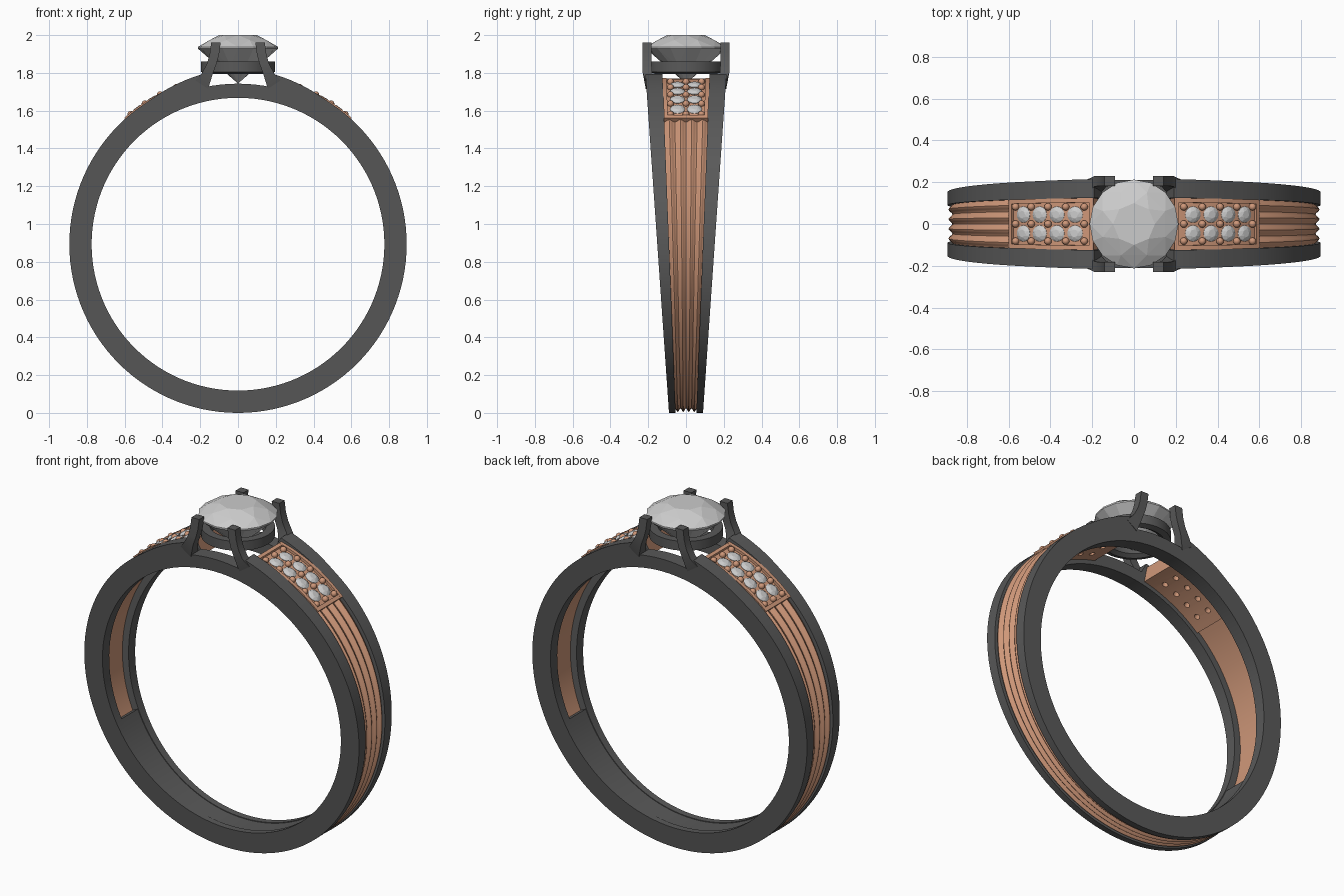
import bpy, bmesh, math
from mathutils import Matrix, Vector

if "Cube" in bpy.data.objects:
    bpy.data.objects.remove(bpy.data.objects["Cube"])

C = 0.893                                   # ring centre height
y_out = lambda z: 0.09 + 0.0695 * z         # outer rail face, widening upward
y_in = lambda z: 0.055 + 0.039 * z          # inner rail face


def material(name, rgb):
    m = bpy.data.materials.new(name)
    m.diffuse_color = (*rgb, 1)
    m.use_nodes = True
    m.node_tree.nodes["Principled BSDF"].inputs["Base Color"].default_value = m.diffuse_color
    return m


DARK = material("dark_metal", (0.10, 0.10, 0.10))
ROSE = material("rose_gold", (0.62, 0.31, 0.19))
GEM = material("clear_stone", (0.6, 0.6, 0.6))


def finish(name, bm, mat, mirror="", smooth=True):
    bmesh.ops.recalc_face_normals(bm, faces=bm.faces)
    me = bpy.data.meshes.new(name)
    bm.to_mesh(me)
    bm.free()
    ob = bpy.data.objects.new(name, me)
    bpy.context.collection.objects.link(ob)
    me.materials.append(mat)
    if smooth:
        bpy.ops.object.select_all(action='DESELECT')
        ob.select_set(True)
        bpy.context.view_layer.objects.active = ob
        bpy.ops.object.shade_smooth_by_angle(angle=math.radians(30))
    if mirror:
        add_mirror(ob, mirror)
    return ob


def add_mirror(ob, axes):
    mod = ob.modifiers.new("mirror", 'MIRROR')
    mod.use_axis = ('X' in axes, 'Y' in axes, False)
    mod.use_mirror_merge = False


def tube(bm, rings, closed=False):
    """Skin a row of closed sections; cap the ends unless closed."""
    vs = [[bm.verts.new(p) for p in r] for r in rings]
    n = len(vs[0])
    for i in range(len(vs) - (not closed)):
        a, b = vs[i], vs[(i + 1) % len(vs)]
        for j in range(n):
            k = (j + 1) % n
            bm.faces.new((a[j], a[k], b[k], b[j]))
    if not closed:
        bm.faces.new(vs[0])
        bm.faces.new(vs[-1])


def arc(bm, angles, section, closed=False):
    """Sweep a section of (radius, y-function of z) round the ring; 0 deg = top."""
    rings = []
    for d in angles:
        a, ring = math.radians(d), []
        for r, fy in section(d):
            z = C + r * math.cos(a)
            ring.append((r * math.sin(a), fy(z), z))
        rings.append(ring)
    tube(bm, rings, closed)


def span(a, b, n):
    return [a + (b - a) * i / n for i in range(n + 1)]


def scaled(t, extra=0.0):
    return lambda z: t * (y_in(z) + extra)


def box_section(r0, r1, f0, f1):
    return lambda d: [(r0, f0), (r1, f0), (r1, f1), (r0, f1)]


# Two side rails, lowered under the stone and flared up to the prongs
def rail_section(d):
    d = min(d, 360 - d)
    r = 0.85 if d < 11 else max(0.893, 0.92 - 0.027 * (d - 12) / 20)
    return [(0.775, y_in), (r, y_in), (r, y_out), (0.775, y_out)]


half = [3, 6, 9, 10.5] + span(12, 177, 55)
bm = bmesh.new()
arc(bm, [0] + half + [180] + [360 - d for d in reversed(half)], rail_section, True)
finish("side_rails", bm, DARK, "Y")

# Inner plate joining the rails at the bottom
bm = bmesh.new()
arc(bm, span(115, 245, 48), box_section(0.779, 0.84, scaled(-1, .004), scaled(1, .004)))
finish("inner_plate", bm, DARK)


# Ridged rose band
def band_section(d):
    top = [(0.879 - 0.009 * math.cos(4 * math.pi * (t + 1)), scaled(t, .003))
           for t in span(-1, 1, 32)]
    return [(0.815, scaled(-1, .003))] + top + [(0.815, scaled(1, .003))]


bm = bmesh.new()
arc(bm, span(41.7, 318.3, 100), band_section)
finish("ridged_band", bm, ROSE)

# Pave panels: body with drilled holes, raised frame
A0, A1 = 12.5, 42
bm = bmesh.new()
arc(bm, span(A0, A1, 12), box_section(0.80, 0.886, scaled(-1), scaled(1)))
panel = finish("pave_panel", bm, ROSE)

bm = bmesh.new()
for s in (-1, 1):
    arc(bm, span(A0, A1, 12), box_section(0.87, 0.90, scaled(s), scaled(s * 0.83)))
for a, b in ((A0, A0 + 1.4), (A1 - 1.4, A1)):
    arc(bm, [a, b], box_section(0.87, 0.8995, scaled(-.99), scaled(.99)))
finish("pave_frame", bm, ROSE, "X")


def seat(d, r, y):
    """Matrix standing outward on the ring at angle d."""
    a = math.radians(d)
    return (Matrix.Translation((r * math.sin(a), y, C + r * math.cos(a)))
            @ Matrix.Rotation(a, 4, 'Y'))


def gem(bm, m, s):
    """Round brilliant: hull of table, crown, girdle and culet, radius s."""
    pts = [(0, 0, -0.87 * s)]
    for n, r, z, off in ((8, 0.47, 0.335, 0), (8, 0.76, 0.21, 0.5),
                         (16, 1, 0.04, 0), (16, 1, 0, 0), (8, 0.5, -0.44, 0.5)):
        for i in range(n):
            a = 2 * math.pi * (i + off) / n
            pts.append((r * s * math.cos(a), r * s * math.sin(a), z * s))
    bmesh.ops.convex_hull(bm, input=[bm.verts.new(m @ Vector(p)) for p in pts])


# Small stones, their drill holes and the holding beads
stones, holes, beads = bmesh.new(), bmesh.new(), bmesh.new()
pitch = 6.0
for i in range(4):
    for y in (-0.045, 0.045):
        d = 18.5 + pitch * i
        gem(stones, seat(d, 0.889, y), 0.039)
        bmesh.ops.create_cone(holes, cap_ends=True, segments=16, radius1=0.016,
                              radius2=0.016, depth=0.14, matrix=seat(d, 0.845, y))
for i in range(5):
    for y in (-0.082, 0, 0.082):
        bmesh.ops.create_uvsphere(beads, u_segments=12, v_segments=8, radius=0.018,
                                  matrix=seat(15.5 + pitch * i, 0.892, y))
finish("pave_stones", stones, GEM, "X", smooth=False)
finish("pave_beads", beads, ROSE, "X")
cutter = finish("hole_cutter", holes, ROSE, smooth=False)
cutter.hide_render = True
cutter.hide_set(True)
cut = panel.modifiers.new("holes", 'BOOLEAN')
cut.operation, cut.object, cut.solver = 'DIFFERENCE', cutter, 'EXACT'
add_mirror(panel, "X")

# Four prongs rising from the rails
bm = bmesh.new()
rings = []
for (xo, zo), (xi, zi), y0, y1 in (
        ((.142, 1.96), (.092, 1.96), .182, .23),
        ((.150, 1.90), (.100, 1.90), .182, .23),
        ((.164, 1.85), (.113, 1.85), .182, .23),
        ((.190, 1.80), (.132, 1.80), .180, .229),
        ((.225, 1.76), (.158, 1.715), .150, .213)):
    rings.append([(xo, y0, zo), (xi, y0, zi), (xi, y1, zi), (xo, y1, zo)])
tube(bm, rings)
finish("prongs", bm, DARK, "XY")

# Collar under the centre stone
bm = bmesh.new()
profile = [(.14, 1.81), (.165, 1.795), (.197, 1.805), (.197, 1.86), (.15, 1.86)]
tube(bm, [[(r * math.cos(a), r * math.sin(a), z) for r, z in profile]
          for a in span(0, 2 * math.pi, 48)[:-1]], True)
finish("stone_collar", bm, DARK)

# Centre stone
bm = bmesh.new()
gem(bm, Matrix.Translation((0, 0, 1.929)), 0.213)
finish("centre_stone", bm, GEM, smooth=False)
